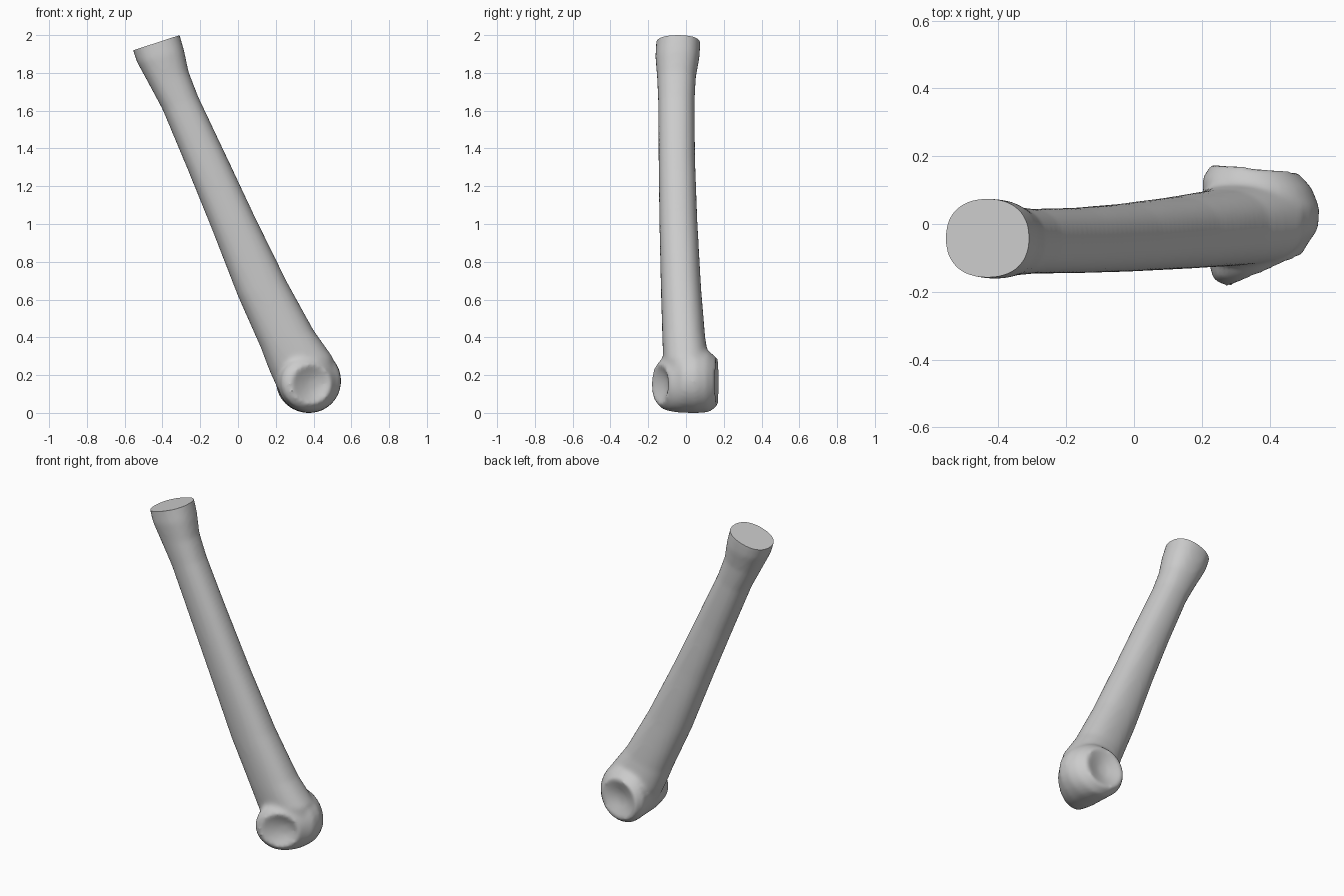
import bpy, bmesh
from math import cos, sin, pi
from mathutils import Vector

if "Cube" in bpy.data.objects:
    bpy.data.objects.remove(bpy.data.objects["Cube"], do_unlink=True)

SIDES = 32


def loft(bm, rings):
    """Skin a list of closed rings and cap both ends."""
    loops = [[bm.verts.new(p) for p in ring] for ring in rings]
    for a, b in zip(loops, loops[1:]):
        for i in range(SIDES):
            j = (i + 1) % SIDES
            bm.faces.new((a[i], a[j], b[j], b[i]))
    bm.faces.new(loops[0])
    bm.faces.new(loops[-1])


def shaft_ring(lx, lz, rx, rz, y0, y1):
    """Rounded cross-section between a left and a right outline point."""
    left, right = Vector((lx, 0, lz)), Vector((rx, 0, rz))
    ring = []
    for i in range(SIDES):
        a = 2 * pi * i / SIDES
        c, s = cos(a), sin(a)
        k = (abs(c) ** 2.3 + abs(s) ** 2.3) ** (-1 / 2.3)
        p = (left + right) / 2 + (right - left) / 2 * c * k
        p.y = (y0 + y1) / 2 + (y1 - y0) / 2 * s * k
        ring.append(p)
    return ring


def knuckle_ring(y, tilt, cx, cz, r):
    """Tilted disc across the lower joint."""
    return [Vector((cx + r * cos(a), y + tilt * r * cos(a), cz + r * sin(a)))
            for a in (2 * pi * i / SIDES for i in range(SIDES))]


def mesh_object(name, bm):
    bmesh.ops.recalc_face_normals(bm, faces=bm.faces)
    mesh = bpy.data.meshes.new(name)
    bm.to_mesh(mesh)
    bm.free()
    obj = bpy.data.objects.new(name, mesh)
    bpy.context.collection.objects.link(obj)
    return obj


bm = bmesh.new()
# Shaft: left x, z, right x, z, front y, back y
loft(bm, [shaft_ring(*s) for s in (
    (-.57, 1.98, -.33, 2.07, -.155, .072),
    (-.555, 1.92, -.305, 1.99, -.158, .075),
    (-.535, 1.86, -.285, 1.92, -.162, .072),
    (-.475, 1.75, -.262, 1.81, -.153, .052),
    (-.40, 1.61, -.212, 1.68, -.147, .045),
    (-.27, 1.30, -.07, 1.38, -.145, .048),
    (-.14, .98, .085, 1.05, -.141, .06),
    (0, .62, .257, .70, -.133, .08),
    (.12, .35, .40, .44, -.125, .102),
    (.165, .23, .50, .30, -.12, .125),
    (.21, .13, .53, .18, -.10, .12))])

# Knuckle with a shallow dish at each end: y, tilt, centre x, z, radius
loft(bm, [knuckle_ring(*s) for s in (
    (-.105, .42, .395, .155, .03),
    (-.12, .42, .392, .155, .07),
    (-.142, .42, .385, .155, .105),
    (-.108, .40, .375, .158, .142),
    (-.04, .15, .376, .172, .168),
    (.05, 0, .376, .172, .171),
    (.12, -.08, .362, .168, .162),
    (.168, -.1, .355, .165, .125),
    (.15, -.1, .355, .165, .075),
    (.135, -.1, .355, .165, .03))])
bone = mesh_object("bone", bm)

# Fuse the parts and soften the blend
remesh = bone.modifiers.new("fuse", "REMESH")
remesh.mode = "VOXEL"
remesh.voxel_size = .013
soften = bone.modifiers.new("soften", "SMOOTH")
soften.factor = .5
soften.iterations = 8
bpy.context.view_layer.objects.active = bone
bone.select_set(True)
for name in ("fuse", "soften"):
    bpy.ops.object.modifier_apply(modifier=name)

# Flat cut across the upper end
bm = bmesh.new()
bm.from_mesh(bone.data)
cut = bmesh.ops.bisect_plane(bm, geom=bm.verts[:] + bm.edges[:] + bm.faces[:],
                             plane_co=(-.43, 0, 1.963), plane_no=(-.31, 0, .95),
                             clear_outer=True)
rim = [e for e in cut["geom_cut"] if isinstance(e, bmesh.types.BMEdge)]
bmesh.ops.holes_fill(bm, edges=rim, sides=0)
bmesh.ops.recalc_face_normals(bm, faces=bm.faces)
# Rest the joint on the ground
low = min(v.co.z for v in bm.verts)
bmesh.ops.translate(bm, verts=bm.verts, vec=(0, 0, -low))
bm.to_mesh(bone.data)
bm.free()

grey = bpy.data.materials.new("bone grey")
grey.use_nodes = True
colour = (.6, .6, .6, 1)
grey.diffuse_color = colour
grey.node_tree.nodes["Principled BSDF"].inputs["Base Color"].default_value = colour
bone.data.materials.clear()
bone.data.materials.append(grey)
for poly in bone.data.polygons:
    poly.material_index = 0
bpy.ops.object.shade_smooth_by_angle(angle=.7)
